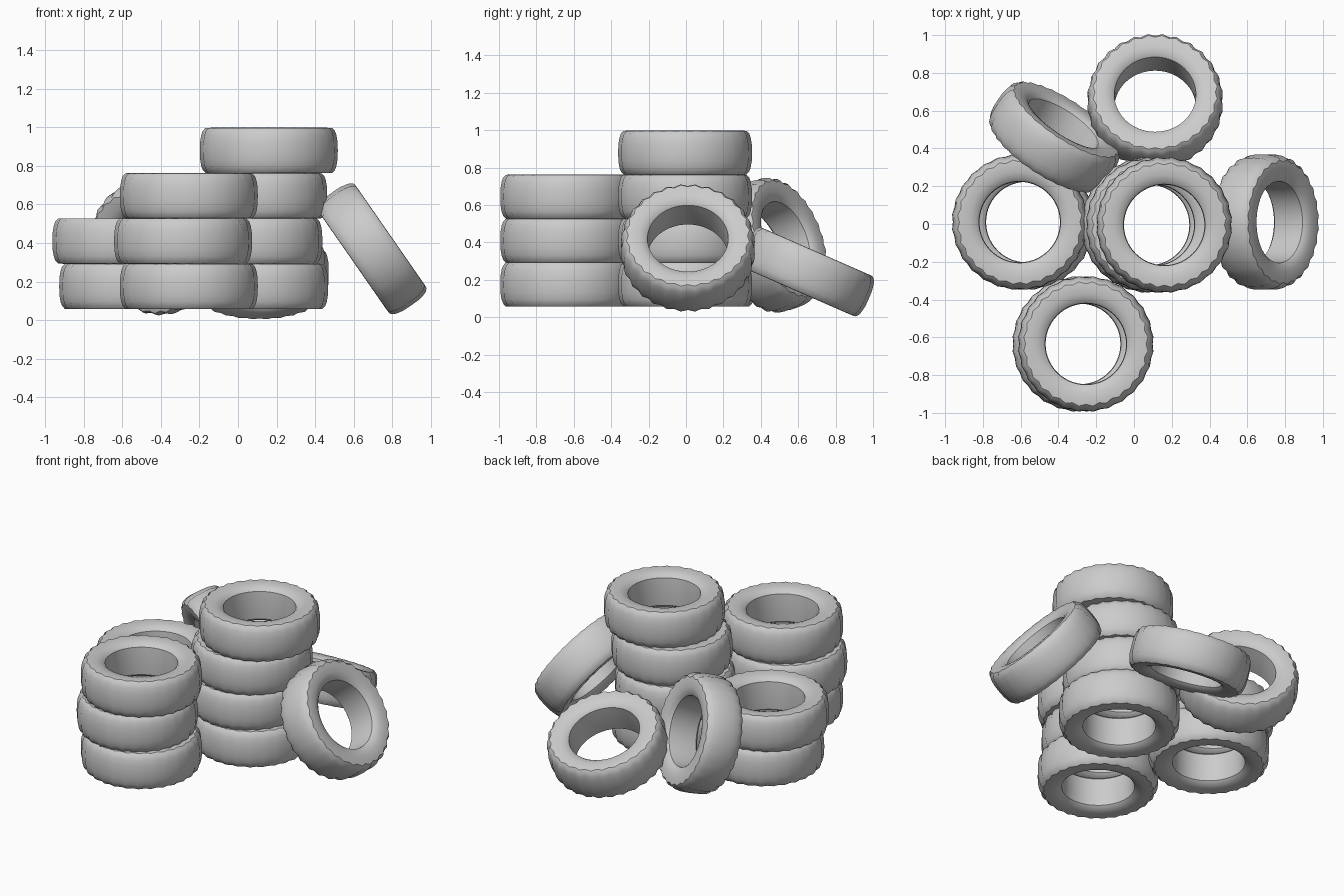
import bpy, bmesh, math
from mathutils import Vector

if "Cube" in bpy.data.objects:
    bpy.data.objects.remove(bpy.data.objects["Cube"])

SEGMENTS = 56
# half profile of the tyre: radius, height, scallop depth
HALF = [(0.357, 0.0, 0.003), (0.355, 0.045, 0.004), (0.348, 0.08, 0.005),
        (0.339, 0.102, 0.006), (0.325, 0.1165, 0.006), (0.303, 0.118, 0.001),
        (0.265, 0.115, 0.0), (0.232, 0.105, 0.0), (0.216, 0.09, 0.0),
        (0.213, 0.04, 0.0)]


def tyre_mesh():
    # closed ring section mirrored about the mid plane
    section = HALF + [(r, -z, d) for r, z, d in reversed(HALF[1:])]
    bm = bmesh.new()
    rings = []
    for i in range(SEGMENTS):
        a = 2 * math.pi * i / SEGMENTS
        wave = 1 if i % 2 else -1
        rings.append([bm.verts.new(((r + wave * d) * math.cos(a),
                                    (r + wave * d) * math.sin(a), z))
                      for r, z, d in section])
    n = len(section)
    for i in range(SEGMENTS):
        p, q = rings[i], rings[(i + 1) % SEGMENTS]
        for j in range(n):
            k = (j + 1) % n
            bm.faces.new((p[j], q[j], q[k], p[k]))
    bmesh.ops.recalc_face_normals(bm, faces=bm.faces)
    mesh = bpy.data.meshes.new("tyre")
    bm.to_mesh(mesh)
    bm.free()
    return mesh


MESH = tyre_mesh()


def tyre(name, centre, axis=(0, 0, 1)):
    ob = bpy.data.objects.new(name, MESH)
    bpy.context.collection.objects.link(ob)
    ob.location = centre
    ob.rotation_euler = Vector((0, 0, 1)).rotation_difference(Vector(axis)).to_euler()
    return ob


# upright stacks: y position and x of each tyre from the bottom up
stacks = {"left_stack": (0.01, [-0.57, -0.605]),
          "front_stack": (-0.635, [-0.255, -0.285, -0.255]),
          "centre_stack": (-0.005, [0.11, 0.08, 0.105, 0.16])}
tyres = []
for name, (y, xs) in stacks.items():
    for level, x in enumerate(xs):
        tyres.append(tyre(f"{name}_tyre_{level + 1}", (x, y, 0.175 + 0.235 * level)))

# loose tyres leaning on the stacks
tyres.append(tyre("right_leaning_tyre", (0.695, 0.01, 0.37), (0.82, 0, 0.57)))
tyres.append(tyre("back_left_leaning_tyre", (-0.42, 0.46, 0.385), (0.525, 0.79, 0.31)))
tyres.append(tyre("back_leaning_tyre", (0.112, 0.65, 0.243), (0, 0.4, 0.915)))

# smooth shading with sharp bead and shoulder edges
bpy.ops.object.select_all(action='DESELECT')
tyres[0].select_set(True)
bpy.context.view_layer.objects.active = tyres[0]
bpy.ops.object.shade_smooth_by_angle(angle=math.radians(35))
